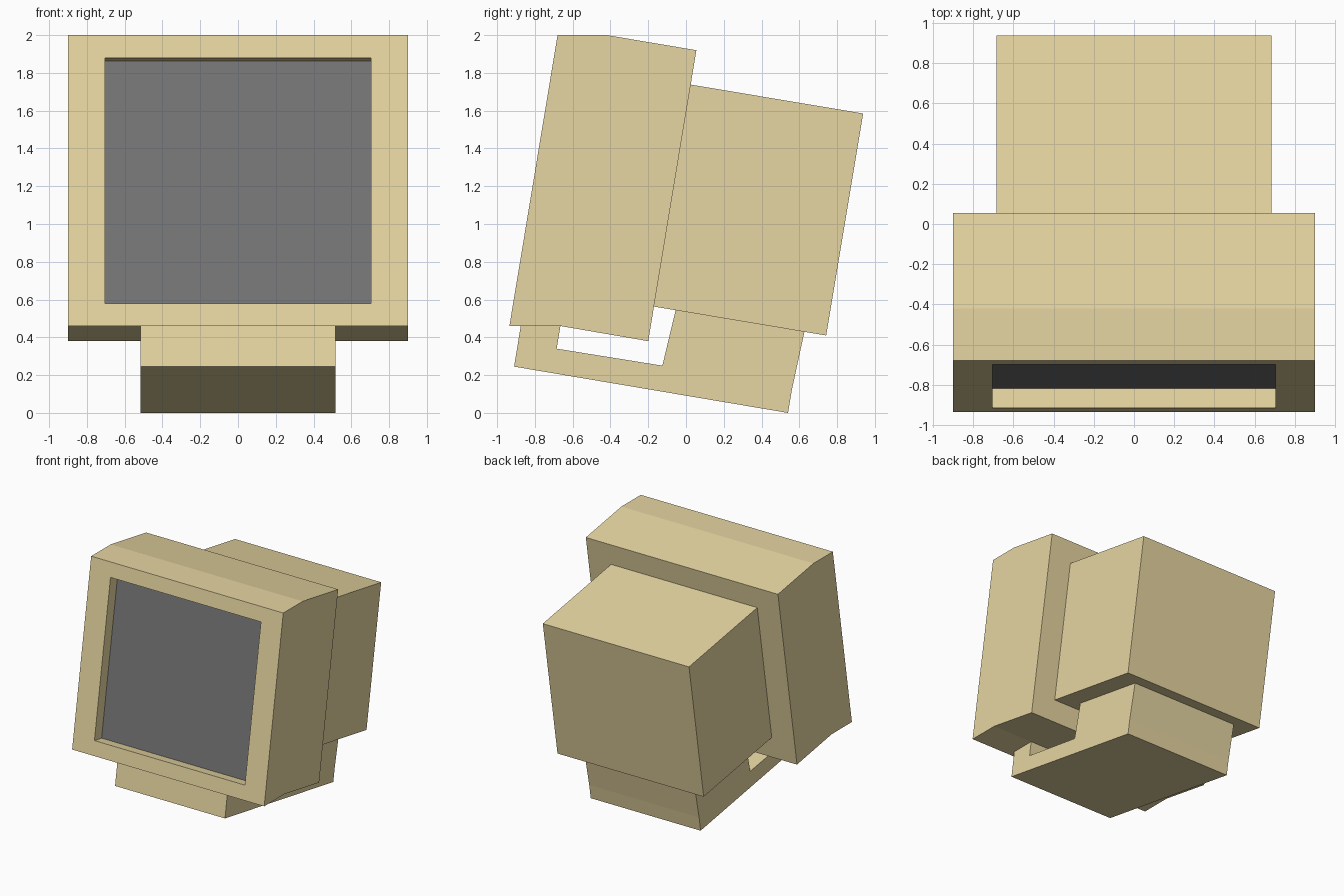
import bpy, bmesh
from mathutils import Vector

if "Cube" in bpy.data.objects:
    bpy.data.objects.remove(bpy.data.objects["Cube"])


def material(name, rgb):
    m = bpy.data.materials.new(name)
    m.diffuse_color = (*rgb, 1)
    m.use_nodes = True
    m.node_tree.nodes["Principled BSDF"].inputs["Base Color"].default_value = m.diffuse_color
    return m


beige = material("beige_plastic", (0.80, 0.67, 0.36))
glass = material("screen_grey", (0.18, 0.18, 0.18))


def profile_mesh(profile, half_width):
    """Extrude a closed (y, z) side profile across x, centred on x = 0."""
    bm = bmesh.new()
    side = bm.faces.new([bm.verts.new((-half_width, y, z)) for y, z in profile])
    ext = bmesh.ops.extrude_face_region(bm, geom=[side], use_keep_orig=True)
    verts = [g for g in ext["geom"] if isinstance(g, bmesh.types.BMVert)]
    bmesh.ops.translate(bm, verts=verts, vec=(2 * half_width, 0, 0))
    bmesh.ops.recalc_face_normals(bm, faces=bm.faces[:])
    bm.normal_update()
    return bm


def add_object(name, bm, *mats):
    me = bpy.data.meshes.new(name)
    bm.to_mesh(me)
    bm.free()
    for m in mats:
        me.materials.append(m)
    ob = bpy.data.objects.new(name, me)
    bpy.context.collection.objects.link(ob)
    return ob


# Tilted front casing, with a recessed screen in its front face
bm = profile_mesh([(-0.935, 0.46), (-0.68, 2.0), (-0.42, 2.0),
                   (0.055, 1.92), (-0.20, 0.38), (-0.665, 0.46)], 0.9)
front = min(bm.faces, key=lambda f: f.calc_center_median().y)
inward = -front.normal.copy()
bmesh.ops.inset_region(bm, faces=[front], thickness=0.172)
for v in front.verts:
    v.co.x = 0.705 if v.co.x > 0 else -0.705
screen = bmesh.ops.extrude_discrete_faces(bm, faces=[front])["faces"][0]
bmesh.ops.translate(bm, verts=screen.verts[:], vec=inward * 0.098)
screen.material_index = 1
add_object("front_casing_and_screen", bm, beige, glass)

# Rear housing behind the casing
add_object("rear_housing", profile_mesh(
    [(0.025, 1.738), (0.938, 1.585), (0.742, 0.41), (-0.17, 0.563)], 0.685), beige)

# Stand: front lip, sloping plate and rear block
add_object("stand", profile_mesh(
    [(-0.875, 0.46), (-0.91, 0.245), (0.54, 0.0), (0.56, 0.12), (0.627, 0.43),
     (-0.055, 0.544), (-0.125, 0.25), (-0.685, 0.34), (-0.665, 0.46)], 0.515), beige)
